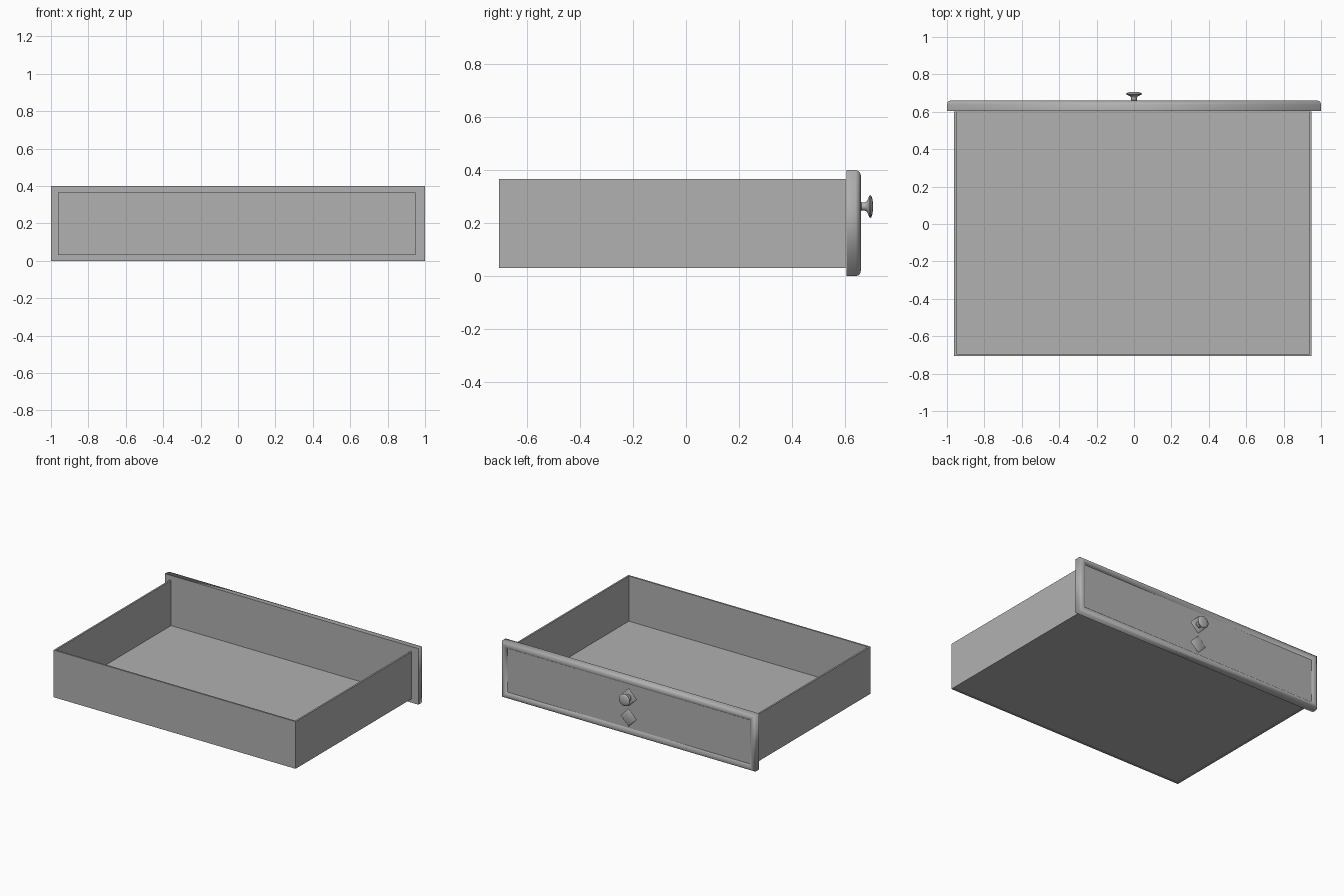
import bpy, math
from mathutils import Matrix

if "Cube" in bpy.data.objects:
    bpy.data.objects.remove(bpy.data.objects["Cube"])

# Mid-grey finish for every part
grey = bpy.data.materials.new("dark_grey")
grey.diffuse_color = (0.44, 0.44, 0.44, 1)
grey.use_nodes = True
grey.node_tree.nodes["Principled BSDF"].inputs["Base Color"].default_value = grey.diffuse_color


def add_mesh(name, verts, faces, smooth=None):
    me = bpy.data.meshes.new(name)
    me.from_pydata(verts, [], faces)
    me.materials.append(grey)
    ob = bpy.data.objects.new(name, me)
    bpy.context.collection.objects.link(ob)
    if smooth:
        bpy.ops.object.select_all(action='DESELECT')
        ob.select_set(True)
        bpy.context.view_layer.objects.active = ob
        bpy.ops.object.shade_smooth_by_angle(angle=math.radians(smooth))
    return ob


def box(name, x0, x1, y0, y1, z0, z1):
    bpy.ops.mesh.primitive_cube_add(size=1)
    ob = bpy.context.object
    ob.name = name
    ob.data.materials.append(grey)
    ob.data.transform(Matrix.Translation(((x0 + x1) / 2, (y0 + y1) / 2, (z0 + z1) / 2))
                      @ Matrix.Diagonal((x1 - x0, y1 - y0, z1 - z0, 1)))
    return ob


def loft(name, rings, smooth=None):
    """Closed solid through rings of equal size that step along +y."""
    n = len(rings[0])
    verts = [v for r in rings for v in r]
    faces = [tuple(range(n))[::-1], tuple(range(len(verts) - n, len(verts)))]
    for i in range(len(rings) - 1):
        for j in range(n):
            a, b = i * n + j, i * n + (j + 1) % n
            faces.append((a, b, b + n, a + n))
    return add_mesh(name, verts, faces, smooth)


def ring(r, y, z, n):
    return [(r * math.sin(2 * math.pi * k / n), y, z + r * math.cos(2 * math.pi * k / n))
            for k in range(n)]


# Thin drawer box, open at the front panel
X0, X1, Y0, Y1, Z0, Z1, T = -0.962, 0.949, -0.706, 0.602, 0.03, 0.366, 0.012
box("left_wall", X0, X0 + T, Y0, Y1, Z0, Z1)
box("right_wall", X1 - T, X1, Y0, Y1, Z0, Z1)
box("rear_wall", X0 + T, X1 - T, Y0, Y0 + T, Z0, Z1)
box("drawer_floor", X0 + T, X1 - T, Y0 + T, Y1, Z0 + 0.004, Z0 + 0.014)

# Front panel: softly shaded rounded rim around a shallow recessed field
profile = [(0, 0.605), (0, 0.640), (0.003, 0.650), (0.010, 0.657), (0.020, 0.660),
           (0.030, 0.658), (0.038, 0.653), (0.044, 0.645)]
panel = loft("front_panel", [[(-1 + d, y, d), (-1 + d, y, 0.4 - d), (1 - d, y, 0.4 - d), (1 - d, y, d)]
                             for d, y in profile], 100)
for e in panel.data.edges:  # keep the flat back and the field crisp
    ends = {v // 4 for v in e.vertices}
    if ends == {0} or ends == {len(profile) - 1}:
        e.use_edge_sharp = True

# Thin diamond plates behind the knob and below it
for name, z in (("knob_plate", 0.263), ("lock_plate", 0.118)):
    loft(name, [ring(r, y, z, 4) for r, y in ((0.062, 0.643), (0.062, 0.646), (0.055, 0.649))], 60)

# Turned knob
knob = [(0.022, 0.645), (0.022, 0.656), (0.016, 0.662), (0.015, 0.674), (0.019, 0.682),
        (0.030, 0.688), (0.041, 0.692), (0.043, 0.696), (0.040, 0.700), (0.026, 0.704),
        (0.010, 0.706)]
loft("knob", [ring(r, y, 0.263, 32) for r, y in knob], 40)
